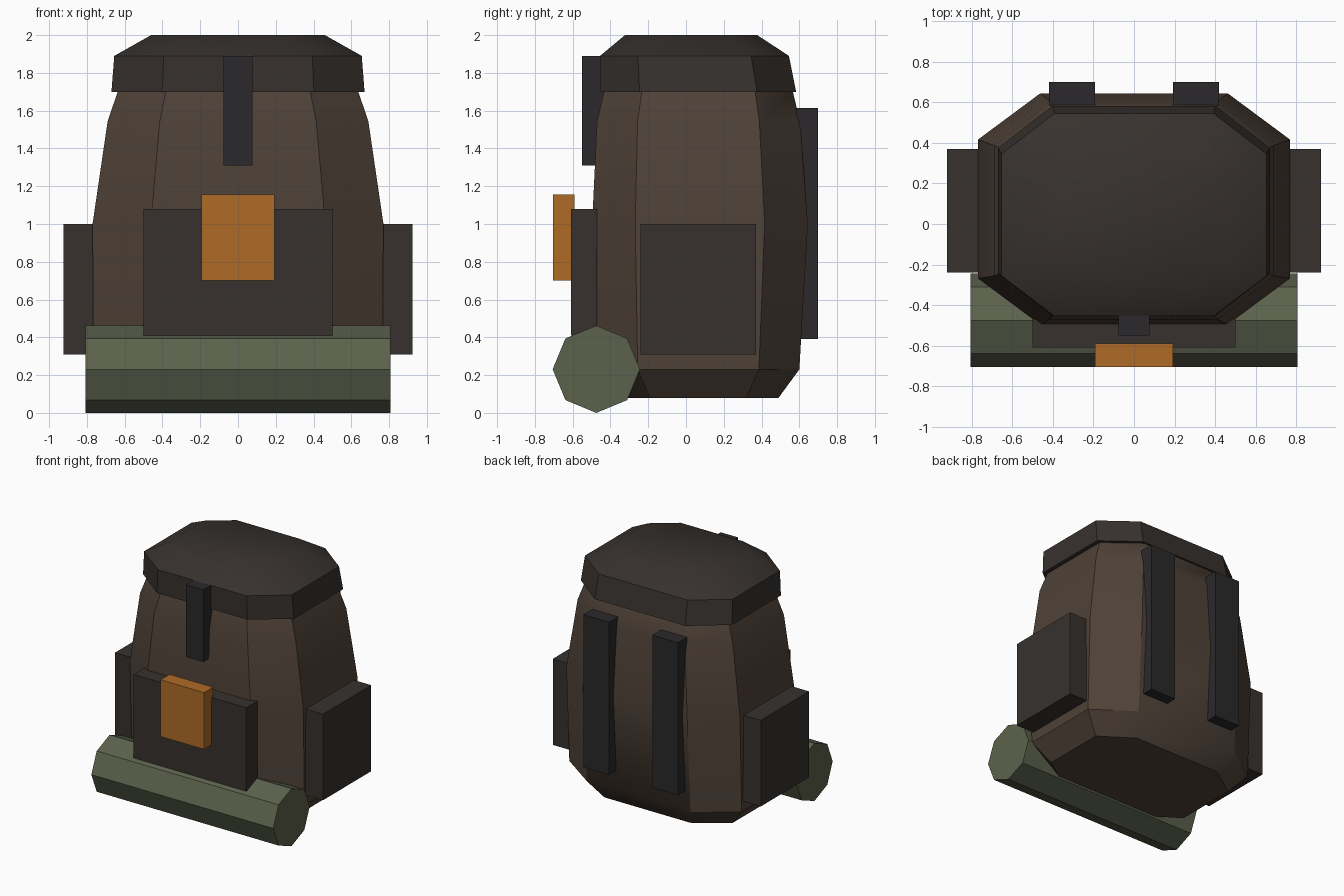
import bpy, bmesh, math

if "Cube" in bpy.data.objects:
    bpy.data.objects.remove(bpy.data.objects["Cube"])


def material(name, rgb):
    m = bpy.data.materials.new(name)
    m.diffuse_color = (*rgb, 1)
    m.use_nodes = True
    m.node_tree.nodes["Principled BSDF"].inputs["Base Color"].default_value = m.diffuse_color
    return m


BROWN = material("brown_canvas", (0.078, 0.054, 0.039))
DARK = material("dark_canvas", (0.038, 0.031, 0.027))
BLACK = material("black_webbing", (0.024, 0.022, 0.024))
ORANGE = material("orange_patch", (0.43, 0.145, 0.02))
GREEN = material("green_bedroll", (0.107, 0.122, 0.073))


def finish(name, bm, mat, smooth=False):
    bmesh.ops.recalc_face_normals(bm, faces=bm.faces)
    me = bpy.data.meshes.new(name)
    bm.to_mesh(me)
    bm.free()
    ob = bpy.data.objects.new(name, me)
    bpy.context.collection.objects.link(ob)
    me.materials.append(mat)
    if smooth:
        bpy.ops.object.select_all(action='DESELECT')
        ob.select_set(True)
        bpy.context.view_layer.objects.active = ob
        bpy.ops.object.shade_smooth_by_angle(angle=math.radians(35))
    return ob


def box(name, x, y, z, mat):
    bm = bmesh.new()
    bmesh.ops.create_cube(bm, size=1)
    for v in bm.verts:
        v.co = [r[0] + (c + 0.5) * (r[1] - r[0]) for c, r in zip(v.co, (x, y, z))]
    return finish(name, bm, mat)


def loft(name, rings, mat):
    """Stack chamfered-rectangle rings given as (z, half_x, half_y, centre_y)."""
    k = 0.6
    shape = [(1, -k), (1, k), (k, 1), (-k, 1), (-1, k), (-1, -k), (-k, -1), (k, -1)]
    bm = bmesh.new()
    loops = [[bm.verts.new((px * hx, cy + py * hy, z)) for px, py in shape]
             for z, hx, hy, cy in rings]
    for a, b in zip(loops, loops[1:]):
        for i in range(8):
            j = (i + 1) % 8
            bm.faces.new((a[i], a[j], b[j], b[i]))
    bm.faces.new(loops[0])
    bm.faces.new(loops[-1])
    return finish(name, bm, mat, smooth=True)


# Main bag
loft("main_bag", [(0.08, 0.635, 0.425, 0.065), (0.23, 0.765, 0.535, 0.065),
                  (1.0, 0.77, 0.571, 0.074), (1.545, 0.69, 0.537, 0.066),
                  (1.70, 0.637, 0.50, 0.066), (1.80, 0.60, 0.46, 0.06)], BROWN)

# Overhanging lid
loft("lid", [(1.70, 0.67, 0.518, 0.065), (1.89, 0.655, 0.50, 0.045),
             (2.0, 0.46, 0.35, 0.027)], DARK)

# Front details
box("lid_strap", (-0.077, 0.077), (-0.55, -0.435), (1.31, 1.89), BLACK)
box("front_pocket", (-0.5, 0.5), (-0.61, -0.47), (0.41, 1.08), DARK)
box("pocket_patch", (-0.193, 0.193), (-0.705, -0.59), (0.70, 1.155), ORANGE)

# Side pockets and shoulder straps
for side, s in (("left", -1), ("right", 1)):
    box(side + "_side_pocket", sorted((s * 0.74, s * 0.923)), (-0.24, 0.37), (0.31, 1.0), DARK)
    box(side + "_shoulder_strap", sorted((s * 0.193, s * 0.42)), (0.585, 0.70), (0.39, 1.615), BLACK)

# Bedroll: eight-sided cylinder lying along x
bm = bmesh.new()
loops = [[bm.verts.new((x, -0.475 + 0.231 * math.cos(i * math.pi / 4),
                        0.231 + 0.231 * math.sin(i * math.pi / 4))) for i in range(8)]
         for x in (-0.807, 0.807)]
for i in range(8):
    j = (i + 1) % 8
    bm.faces.new((loops[0][i], loops[0][j], loops[1][j], loops[1][i]))
for loop in loops:
    bm.faces.new(loop)
finish("bedroll", bm, GREEN)
